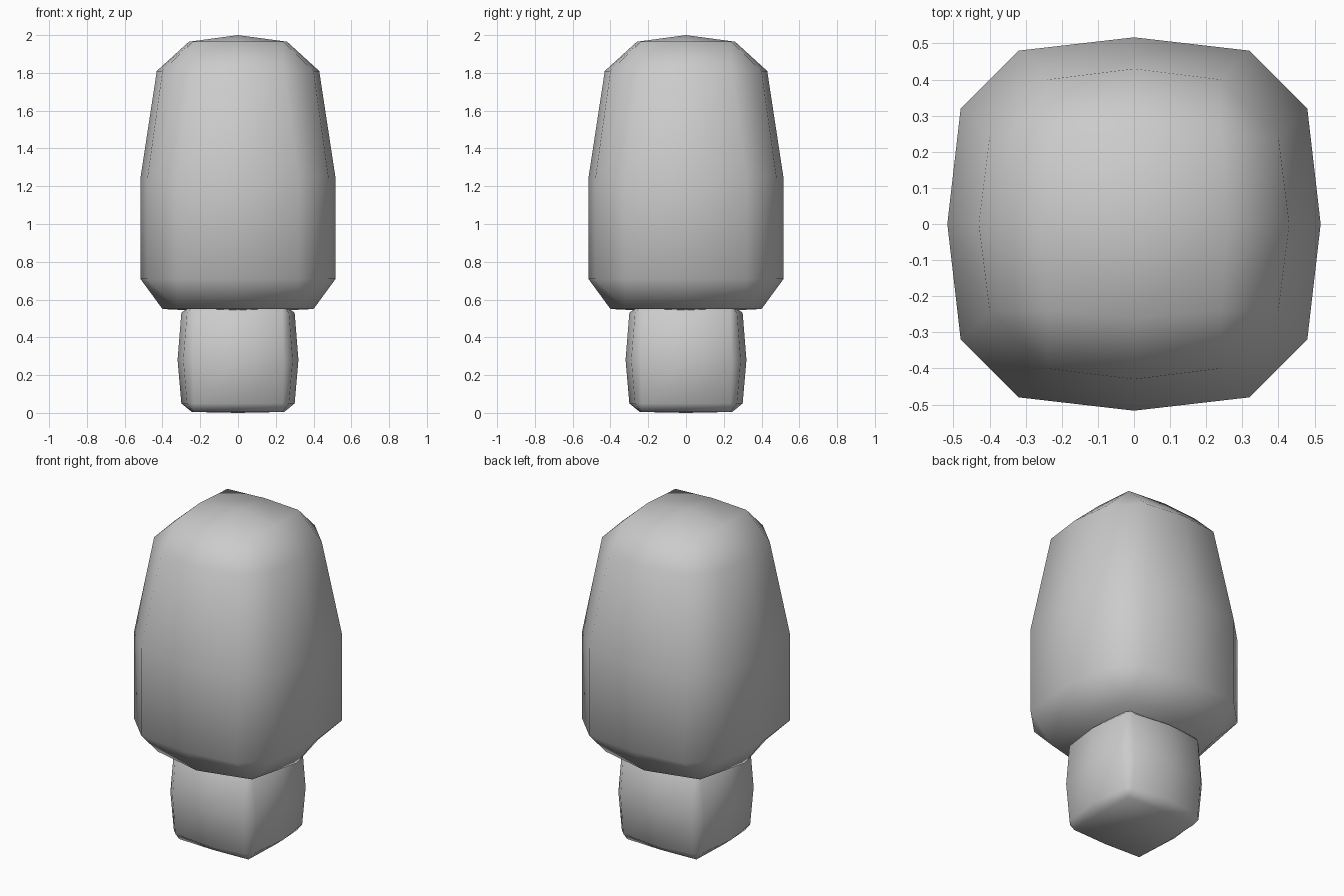
import bpy, bmesh

if "Cube" in bpy.data.objects:
    bpy.data.objects.remove(bpy.data.objects["Cube"])


def bulged_block(name, bottom, rings, top):
    """Chamfered square block with slightly bulging sides.
    rings: (z, side middle, side corner, chamfer point); caps: (z edge, z centre, middle, corner)"""
    bm = bmesh.new()

    def quarter_turns(points, z):
        out = []
        for c, s in ((1, 0), (0, 1), (-1, 0), (0, -1)):
            out += [bm.verts.new((x * c - y * s, x * s + y * c, z)) for x, y in points]
        return out

    loops = [quarter_turns([(m, 0), (c, b), (b, c)], z) for z, m, c, b in rings]
    for lo, hi in zip(loops, loops[1:]):
        for i in range(12):
            j = (i + 1) % 12
            bm.faces.new((lo[i], lo[j], hi[j], hi[i]))

    # Domed caps, one fan of quads with a triangle at each chamfered corner
    for ring, (ze, zc, m, c) in ((loops[0], bottom), (loops[-1], top)):
        cap = quarter_turns([(m, 0), (c, c)], ze)
        centre = bm.verts.new((0, 0, zc))
        for k in range(4):
            r0, r1, r2, r3 = (ring[(3 * k + n) % 12] for n in range(4))
            c0, c1, c2 = (cap[(2 * k + n) % 8] for n in range(3))
            for f in ((r0, r1, c1, c0), (r1, r2, c1), (r2, r3, c2, c1), (c0, c1, c2, centre)):
                bm.faces.new(f)

    bmesh.ops.recalc_face_normals(bm, faces=bm.faces)
    for f in bm.faces:
        f.smooth = True
    me = bpy.data.meshes.new(name)
    bm.to_mesh(me)
    bm.free()
    ob = bpy.data.objects.new(name, me)
    bpy.context.collection.objects.link(ob)
    return ob


# Trunk
bulged_block("tree_trunk",
             (0.005, 0.0, 0.245, 0.235),
             [(0.05, 0.30, 0.27, 0.235), (0.28, 0.32, 0.29, 0.24), (0.53, 0.30, 0.27, 0.235)],
             (0.57, 0.57, 0.245, 0.235))

# Foliage crown
bulged_block("tree_crown",
             (0.55, 0.53, 0.40, 0.32),
             [(0.71, 0.517, 0.48, 0.32), (1.24, 0.517, 0.48, 0.32), (1.81, 0.43, 0.40, 0.24)],
             (1.965, 2.0, 0.26, 0.24))
